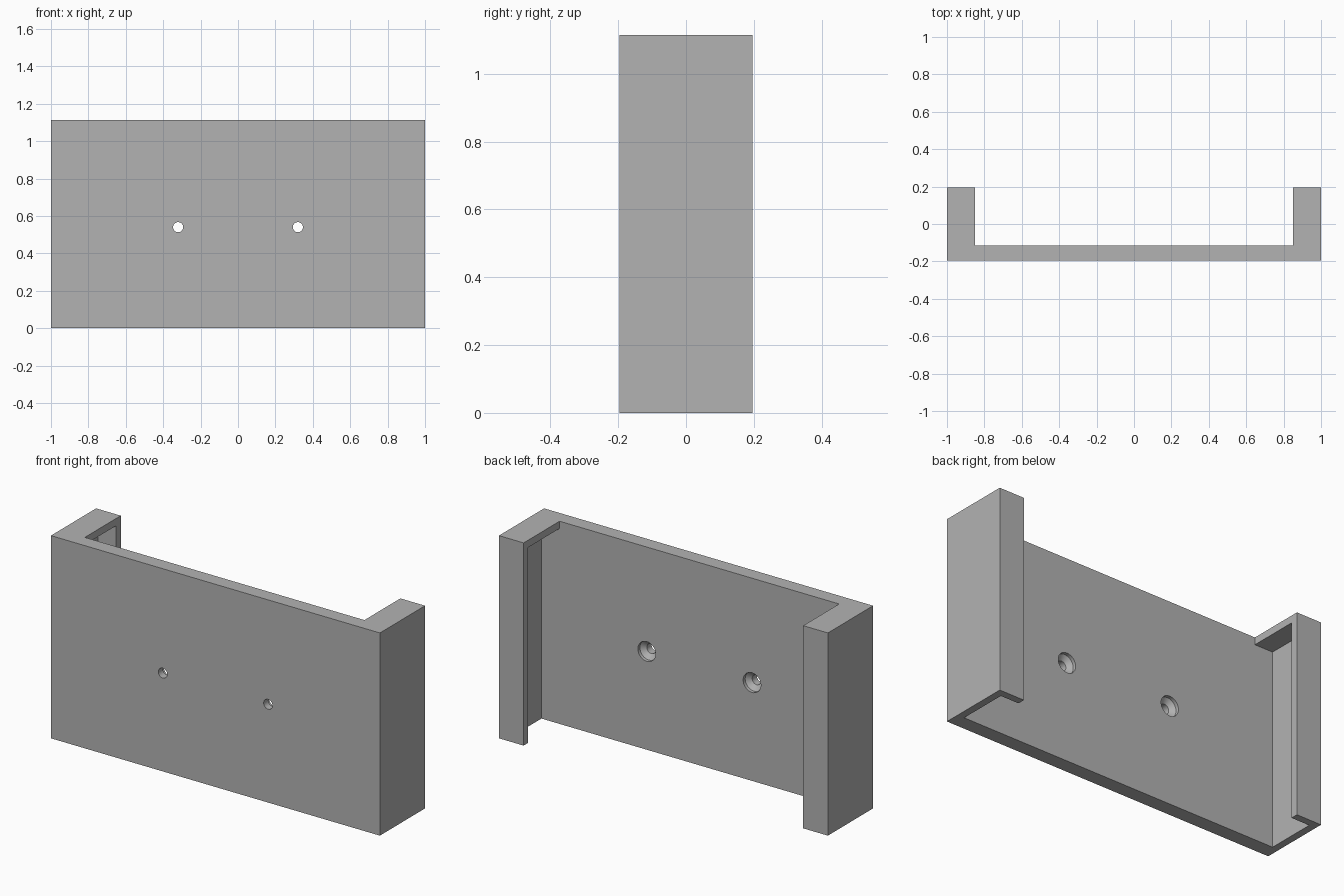
import bpy
import bmesh
from math import radians
from mathutils import Matrix, Vector

if "Cube" in bpy.data.objects:
    bpy.data.objects.remove(bpy.data.objects["Cube"], do_unlink=True)

HEIGHT, HALF_DEPTH = 1.114, 0.196
WALL = 0.04                       # side walls, lips and top caps
PLATE_BACK = -0.116               # rear surface of the front plate
LIP_EDGE = 0.85                   # inner edge of the rear lips

grey = bpy.data.materials.new("plain grey")
grey.use_nodes = True
colour = (0.45, 0.45, 0.45, 1)
grey.diffuse_color = colour
grey.node_tree.nodes["Principled BSDF"].inputs["Base Color"].default_value = colour


def make_object(name, bm):
    mesh = bpy.data.meshes.new(name)
    bmesh.ops.recalc_face_normals(bm, faces=bm.faces)
    bm.to_mesh(mesh)
    bm.free()
    mesh.materials.append(grey)
    obj = bpy.data.objects.new(name, mesh)
    bpy.context.collection.objects.link(obj)
    return obj


def box(name, low, high):
    low, high = Vector(low), Vector(high)
    bm = bmesh.new()
    size = Matrix.Diagonal((*(high - low), 1))
    bmesh.ops.create_cube(bm, size=1, matrix=Matrix.Translation((low + high) / 2) @ size)
    return make_object(name, bm)


def lathe_along_y(name, profile, centre, steps=32):
    """Spin (radius, y) points around an axis parallel to y."""
    bm = bmesh.new()
    verts = [bm.verts.new((r, y, 0)) for r, y in profile]
    edges = [bm.edges.new(pair) for pair in zip(verts, verts[1:])]
    bmesh.ops.spin(bm, geom=verts + edges, cent=(0, 0, 0), axis=(0, 1, 0),
                   angle=radians(360), steps=steps)
    bmesh.ops.remove_doubles(bm, verts=bm.verts, dist=0.0005)
    bmesh.ops.translate(bm, verts=bm.verts, vec=centre)
    return make_object(name, bm)


def cut(target, cutter):
    mod = target.modifiers.new(cutter.name, "BOOLEAN")
    mod.operation, mod.solver, mod.object = "DIFFERENCE", "EXACT", cutter
    bpy.context.view_layer.objects.active = target
    bpy.ops.object.modifier_apply(modifier=mod.name)
    bpy.data.objects.remove(cutter, do_unlink=True)


# Solid block for the whole holder
holder = box("wall_holder", (-1, -HALF_DEPTH, 0), (1, HALF_DEPTH, HEIGHT))

# Slot open at the bottom, leaving side walls, rear lips and top caps
cut(holder, box("slot_cutter", (-1 + WALL, PLATE_BACK, -0.1),
                (1 - WALL, HALF_DEPTH - WALL, HEIGHT - WALL)))

# Wide opening between the lips
cut(holder, box("opening_cutter", (-LIP_EDGE, PLATE_BACK, -0.2),
                (LIP_EDGE, 0.4, HEIGHT + 0.1)))

# Two screw holes, countersunk from the rear of the plate
screw_profile = [(0, -0.3), (0.027, -0.3), (0.027, PLATE_BACK - 0.04),
                 (0.054, PLATE_BACK - 0.018), (0.054, 0), (0, 0)]
for side in (-1, 1):
    cut(holder, lathe_along_y("screw_cutter", screw_profile, (side * 0.32, 0, 0.54)))

# Smooth hole walls, sharp edges elsewhere
bpy.ops.object.select_all(action="DESELECT")
holder.select_set(True)
bpy.context.view_layer.objects.active = holder
bpy.ops.object.shade_smooth_by_angle(angle=radians(30))
